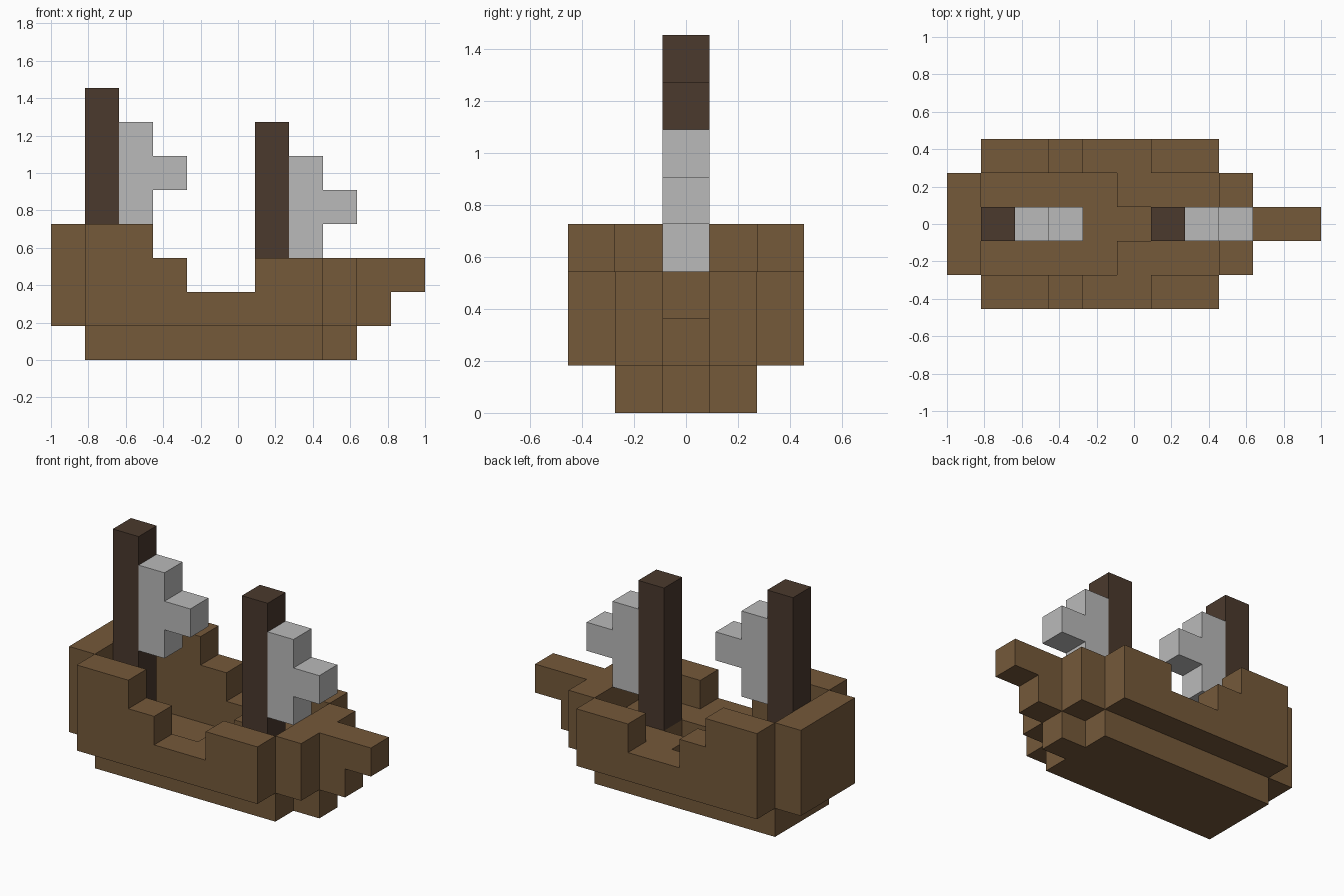
import bpy, bmesh
from mathutils import Vector

cube = bpy.data.objects.get("Cube")
if cube:
    bpy.data.objects.remove(cube, do_unlink=True)

U = 2 / 11  # one block; x counts blocks from the stern, y from the centre line


def material(name, rgb):
    m = bpy.data.materials.new(name)
    m.use_nodes = True
    m.diffuse_color = (*rgb, 1)
    m.node_tree.nodes["Principled BSDF"].inputs["Base Color"].default_value = (*rgb, 1)
    return m


HULL = material("hull brown", (0.178, 0.100, 0.042))
MAST = material("dark mast wood", (0.069, 0.041, 0.026))
SAIL = material("sail grey", (0.491, 0.491, 0.491))


def prism(name, outline, axis, lo, hi, mat):
    """Extrude an outline: (x, z) points along y, or (x, y) points along z."""
    def place(a, b, c):
        x, y, z = (a, c, b) if axis == "y" else (a, b, c)
        return Vector((x * U - 1, y * U, z * U))
    bm = bmesh.new()
    face = bm.faces.new([bm.verts.new(place(a, b, lo)) for a, b in outline])
    res = bmesh.ops.extrude_face_region(bm, geom=[face], use_keep_orig=True)
    verts = [v for v in res["geom"] if isinstance(v, bmesh.types.BMVert)]
    bmesh.ops.translate(bm, verts=verts, vec=place(0, 0, hi) - place(0, 0, lo))
    bmesh.ops.recalc_face_normals(bm, faces=bm.faces)
    mesh = bpy.data.meshes.new(name)
    bm.to_mesh(mesh)
    bm.free()
    mesh.materials.append(mat)
    ob = bpy.data.objects.new(name, mesh)
    bpy.context.collection.objects.link(ob)
    return ob


def rect(a0, a1, b0, b1):
    return [(a0, b0), (a1, b0), (a1, b1), (a0, b1)]


# Keel layer, whose top is the main deck
prism("keel", [(1, -1.5), (8, -1.5), (8, -.5), (9, -.5), (9, .5), (8, .5), (8, 1.5), (1, 1.5)],
      "z", 0, 1, HULL)

# Stepped side walls
wall = [(1, 1), (8, 1), (8, 3), (6, 3), (6, 2), (4, 2), (4, 3), (3, 3), (3, 4), (1, 4)]
prism("right_wall", wall, "y", -2.5, -1.5, HULL)
prism("left_wall", wall, "y", 1.5, 2.5, HULL)

# Stern, raised foredeck with a step notch, bow and bowsprit
prism("stern", rect(0, 1, -1.5, 1.5), "z", 1, 4, HULL)
prism("foredeck", [(5, -1.5), (8, -1.5), (8, 1.5), (5, 1.5), (5, .5), (6, .5), (6, -.5), (5, -.5)],
      "z", 1, 2, HULL)
prism("bow", rect(8, 9, -1.5, 1.5), "z", 1, 3, HULL)
prism("bowsprit", [(9, 1), (10, 1), (10, 2), (11, 2), (11, 3), (9, 3)], "y", -.5, .5, HULL)

# Masts with their sails
for side, x, base, top in (("rear", 1, 1, 8), ("front", 6, 2, 7)):
    prism(side + "_mast", rect(x, x + 1, base, top), "y", -.5, .5, MAST)
    a, z = x + 1, top - 4
    prism(side + "_sail", [(a, z), (a + 1, z), (a + 1, z + 1), (a + 2, z + 1), (a + 2, z + 2),
                           (a + 1, z + 2), (a + 1, z + 3), (a, z + 3)], "y", -.5, .5, SAIL)
